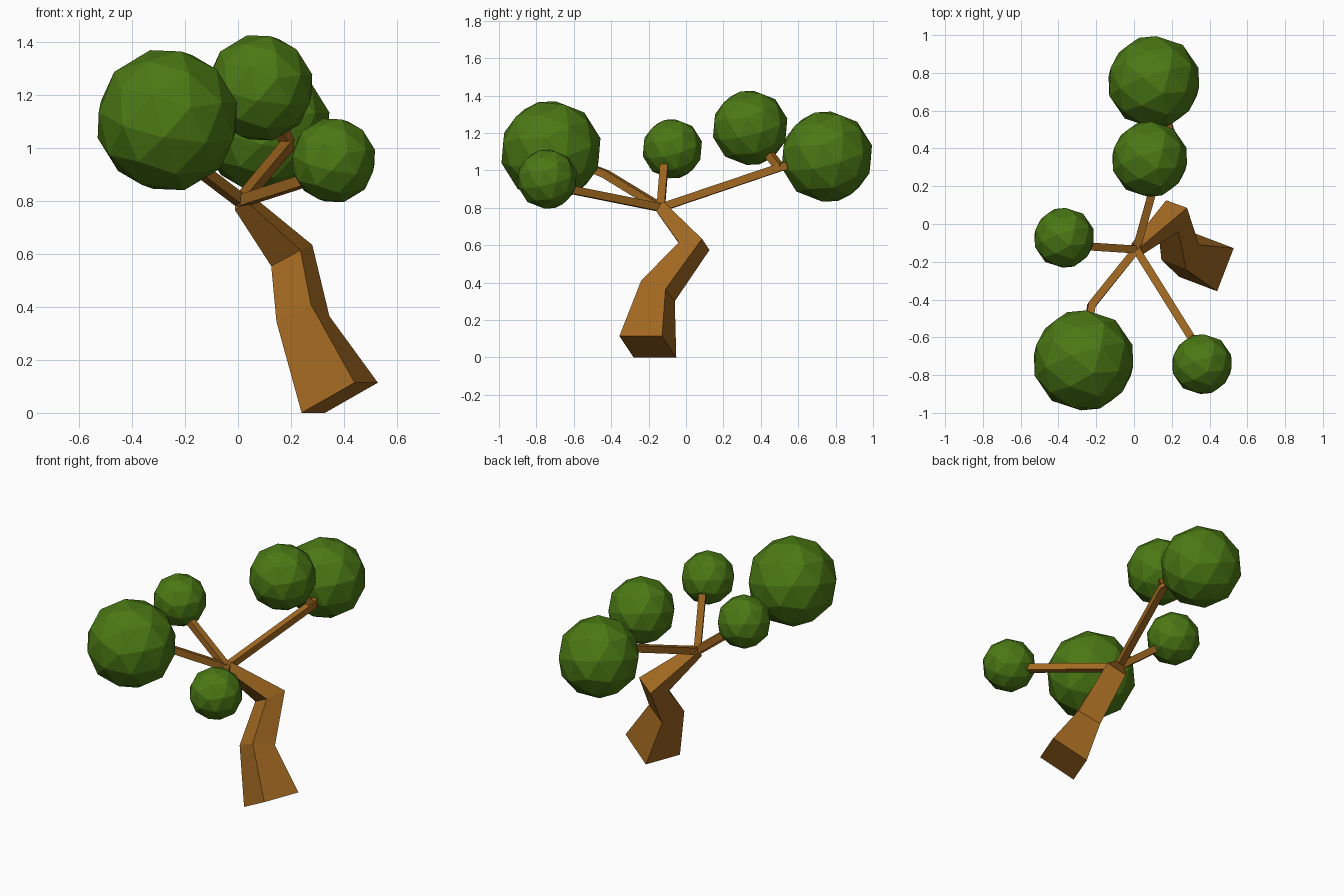
import bpy, bmesh
from mathutils import Vector

if "Cube" in bpy.data.objects:
    bpy.data.objects.remove(bpy.data.objects["Cube"])


def material(name, rgb):
    m = bpy.data.materials.new(name)
    m.diffuse_color = (*rgb, 1)
    m.use_nodes = True
    m.node_tree.nodes["Principled BSDF"].inputs["Base Color"].default_value = m.diffuse_color
    return m


bark = material("bark", (0.36, 0.14, 0.015))
leaf = material("leaf", (0.07, 0.19, 0.007))


def ring(c, u, v):
    """Square section from a centre and two half-edge vectors."""
    c, u, v = Vector(c), Vector(u), Vector(v)
    return [c + u + v, c - u + v, c - u - v, c + u - v]


def loft(name, rings):
    bm = bmesh.new()
    loops = [[bm.verts.new(p) for p in r] for r in rings]
    for a, b in zip(loops, loops[1:]):
        for i in range(4):
            j = (i + 1) % 4
            bm.faces.new((a[i], a[j], b[j], b[i]))
    bm.faces.new(loops[0][::-1])
    bm.faces.new(loops[-1])
    bmesh.ops.recalc_face_normals(bm, faces=bm.faces)
    me = bpy.data.meshes.new(name)
    bm.to_mesh(me)
    bm.free()
    me.materials.append(bark)
    ob = bpy.data.objects.new(name, me)
    bpy.context.collection.objects.link(ob)
    return ob


def branch(name, points, half=0.021):
    """Square tube along a path, mitred at the bends."""
    pts = [Vector(p) for p in points]
    rings = []
    for i, p in enumerate(pts):
        d = (pts[min(i + 1, len(pts) - 1)] - pts[max(i - 1, 0)]).normalized()
        u = d.cross(Vector((0, 0, 1))).normalized()
        rings.append(ring(p, u * half, d.cross(u) * half))
    return loft(name, rings)


# Trunk: leaning, tapering square sections
u3, v3 = Vector((0.0225, 0.0625, 0.01)), Vector((0.055, -0.02, 0.03))
joint = Vector((0.012, -0.135, 0.80))
knee = Vector((0.203, 0.043, 0.594))
turn = u3.cross(v3).normalized()
axis = (joint - knee).normalized()
if turn.dot(axis) < 0:
    turn = -turn
q = turn.rotation_difference(axis)
loft("trunk", [
    ring((0.384, -0.204, 0.057), (0.044, 0.114, 0), (0.10, -0.038, 0.057)),
    ring((0.245, -0.15, 0.355), (0.035, 0.065, -0.0225), (0.065, -0.025, 0.0325)),
    ring(knee, u3, v3),
    ring(joint, (q @ u3) * 0.45, (q @ v3) * 0.45),
])

# Branches spreading from the top of the trunk
fork = (0.19, 0.50, 1.015)
branch("branch_front_left", [joint, (-0.225, -0.43, 0.98), (-0.25, -0.58, 1.04)])
branch("branch_front_right", [joint, (0.34, -0.66, 0.905)])
branch("branch_left", [joint, (-0.30, -0.115, 1.05)])
branch("branch_back", [joint, fork, (0.14, 0.66, 1.05)])
branch("branch_back_twig", [fork, (0.13, 0.41, 1.13)])

# Leaf balls
for name, pos, r in (
    ("leaves_front_left", (-0.267, -0.722, 1.105), 0.273),
    ("leaves_back", (0.105, 0.753, 1.073), 0.249),
    ("leaves_top", (0.083, 0.343, 1.227), 0.205),
    ("leaves_left", (-0.37, -0.073, 1.115), 0.163),
    ("leaves_front_right", (0.36, -0.742, 0.953), 0.163),
):
    bpy.ops.mesh.primitive_ico_sphere_add(
        subdivisions=2, radius=r, location=pos, rotation=(0.25, 0.2, 0))
    ob = bpy.context.object
    ob.name = name
    ob.data.materials.append(leaf)
